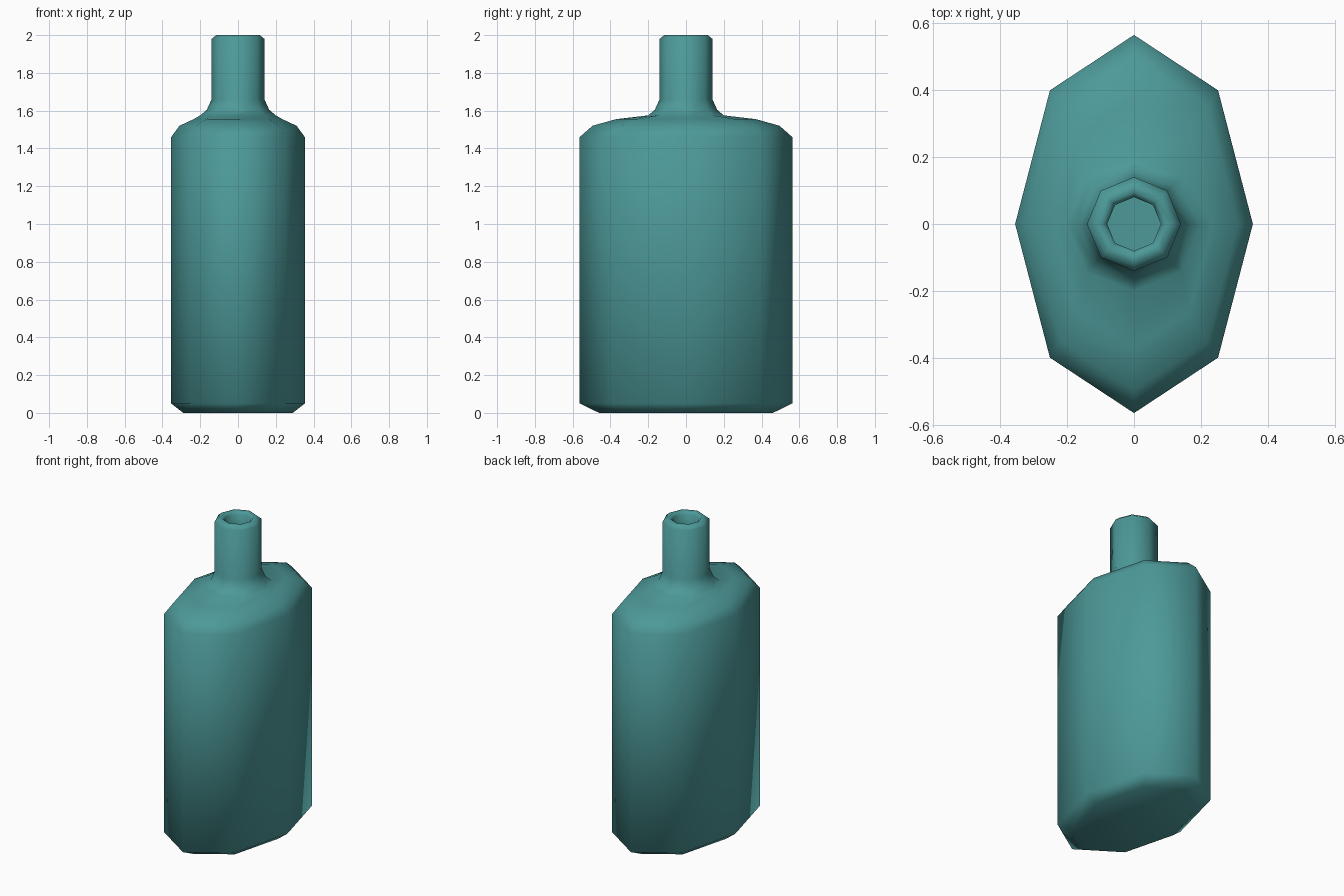
import bpy, bmesh
from math import sin, cos, pi, radians

if "Cube" in bpy.data.objects:
    bpy.data.objects.remove(bpy.data.objects["Cube"])

SIDES = 8
# (x radius, y radius, z) rings from the base, up the outside and into the mouth
RINGS = [
    (0.29, 0.46, 0.0), (0.354, 0.563, 0.05), (0.354, 0.563, 1.46),
    (0.31, 0.495, 1.52), (0.235, 0.37, 1.555), (0.20, 0.20, 1.575),
    (0.165, 0.165, 1.605), (0.14, 0.14, 1.66), (0.14, 0.14, 1.98),
    (0.115, 0.115, 2.0), (0.095, 0.095, 2.0), (0.08, 0.08, 1.985),
    (0.08, 0.08, 1.88),
]

# Bottle: lofted octagonal rings with base and mouth floor
bm = bmesh.new()
loops = [[bm.verts.new((rx * cos(2 * pi * i / SIDES), ry * sin(2 * pi * i / SIDES), z))
          for i in range(SIDES)] for rx, ry, z in RINGS]
for a, b in zip(loops, loops[1:]):
    for i in range(SIDES):
        j = (i + 1) % SIDES
        bm.faces.new((a[i], a[j], b[j], b[i]))
bm.faces.new(loops[0][::-1])
bm.faces.new(loops[-1])
bmesh.ops.recalc_face_normals(bm, faces=bm.faces)
mesh = bpy.data.meshes.new("bottle")
bm.to_mesh(mesh)
bm.free()
bottle = bpy.data.objects.new("bottle", mesh)
bpy.context.collection.objects.link(bottle)

# Smooth shading, keeping the mouth floor crisp
bpy.context.view_layer.objects.active = bottle
bottle.select_set(True)
bpy.ops.object.shade_smooth_by_angle(angle=radians(75))

# Teal glass
mat = bpy.data.materials.new("teal_glass")
mat.diffuse_color = (0.075, 0.32, 0.32, 1)
mat.use_nodes = True
mat.node_tree.nodes["Principled BSDF"].inputs["Base Color"].default_value = mat.diffuse_color
mesh.materials.append(mat)
